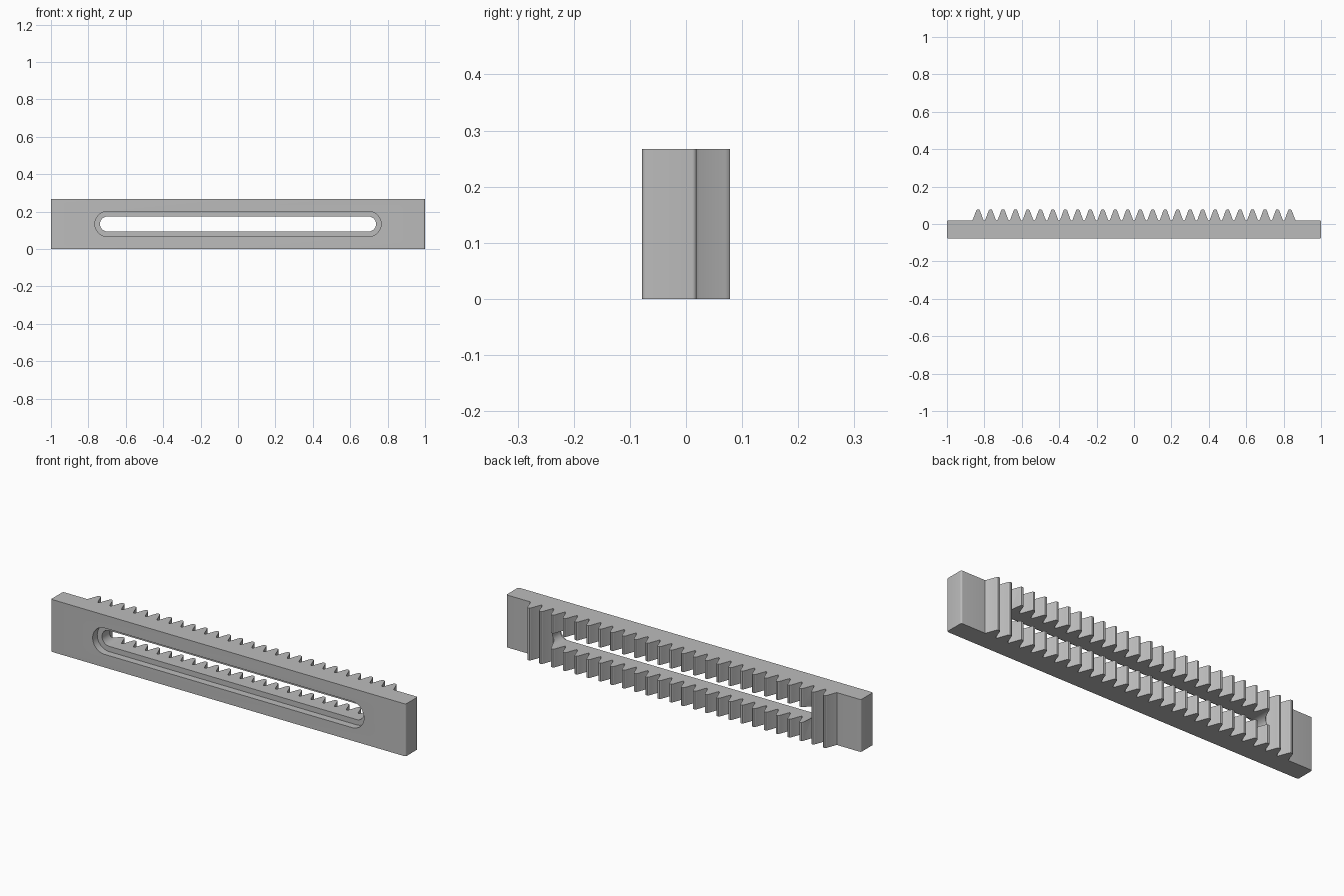
import bpy
import bmesh
import math

cube = bpy.data.objects.get("Cube")
if cube:
    bpy.data.objects.remove(cube, do_unlink=True)

HEIGHT = 0.267
FRONT, BACK, TIP = -0.078, 0.019, 0.078
TEETH, PITCH = 26, 0.0667

grey = bpy.data.materials.new("grey_steel")
grey.use_nodes = True
grey.diffuse_color = (0.5, 0.5, 0.5, 1)
grey.node_tree.nodes["Principled BSDF"].inputs["Base Color"].default_value = (0.5, 0.5, 0.5, 1)


def extrude(name, points, offset):
    """Closed 3D outline swept along offset."""
    bm = bmesh.new()
    face = bm.faces.new([bm.verts.new(p) for p in points])
    sweep = bmesh.ops.extrude_face_region(bm, geom=[face])
    moved = [v for v in sweep["geom"] if isinstance(v, bmesh.types.BMVert)]
    bmesh.ops.translate(bm, verts=moved, vec=offset)
    bmesh.ops.recalc_face_normals(bm, faces=bm.faces)
    mesh = bpy.data.meshes.new(name)
    bm.to_mesh(mesh)
    bm.free()
    mesh.materials.append(grey)
    obj = bpy.data.objects.new(name, mesh)
    bpy.context.collection.objects.link(obj)
    return obj


def corner(cx, cy, r, start, steps=5):
    """Quarter-round corner."""
    angles = [math.radians(start + 90 * i / steps) for i in range(steps + 1)]
    return [(cx + r * math.cos(a), cy + r * math.sin(a)) for a in angles]


def slot_cutter(name, half_span, radius, y0, y1):
    """Stadium-shaped cutter running along y."""
    outline = []
    for side, start in ((1, -90), (-1, 90)):
        for i in range(25):
            a = math.radians(start + 180 * i / 24)
            outline.append((side * half_span + radius * math.cos(a), y0,
                            HEIGHT / 2 + radius * math.sin(a)))
    obj = extrude(name, outline, (0, y1 - y0, 0))
    obj.hide_render = True
    obj.hide_set(True)
    obj.display_type = 'WIRE'
    return obj


# Plan outline: plate with rounded end corners and teeth along the back
r = 0.008
plan = corner(-1 + r, FRONT + r, r, 180) + corner(1 - r, FRONT + r, r, 270)
plan += corner(1 - r, BACK - r, r, 0)
half_tooth = [(0.0315, BACK), (0.0275, 0.024), (0.0105, 0.070),
              (0.0085, 0.0745), (0.005, TIP)]
tooth = half_tooth + [(-x, y) for x, y in reversed(half_tooth)]
for i in range(TEETH):
    cx = ((TEETH - 1) / 2 - i) * PITCH
    plan += [(cx + x, y) for x, y in tooth]
plan += corner(-1 + r, BACK - r, r, 90)
rack = extrude("toothed_rack", [(x, y, 0) for x, y in plan], (0, 0, HEIGHT))

# Long slot with a shallow wider recess on the front
cutters = [slot_cutter("through_slot_cutter", 0.698, 0.040, -0.2, 0.2),
           slot_cutter("recess_cutter", 0.698, 0.067, -0.2, FRONT + 0.037)]
for cutter in cutters:
    cut = rack.modifiers.new(cutter.name, 'BOOLEAN')
    cut.operation = 'DIFFERENCE'
    cut.solver = 'EXACT'
    cut.object = cutter

# Bake the cuts, then smooth the rounded surfaces
bpy.ops.object.select_all(action='DESELECT')
rack.select_set(True)
bpy.context.view_layer.objects.active = rack
for cutter in cutters:
    bpy.ops.object.modifier_apply(modifier=cutter.name)
    bpy.data.objects.remove(cutter, do_unlink=True)
bpy.ops.object.shade_smooth_by_angle(angle=math.radians(30))
